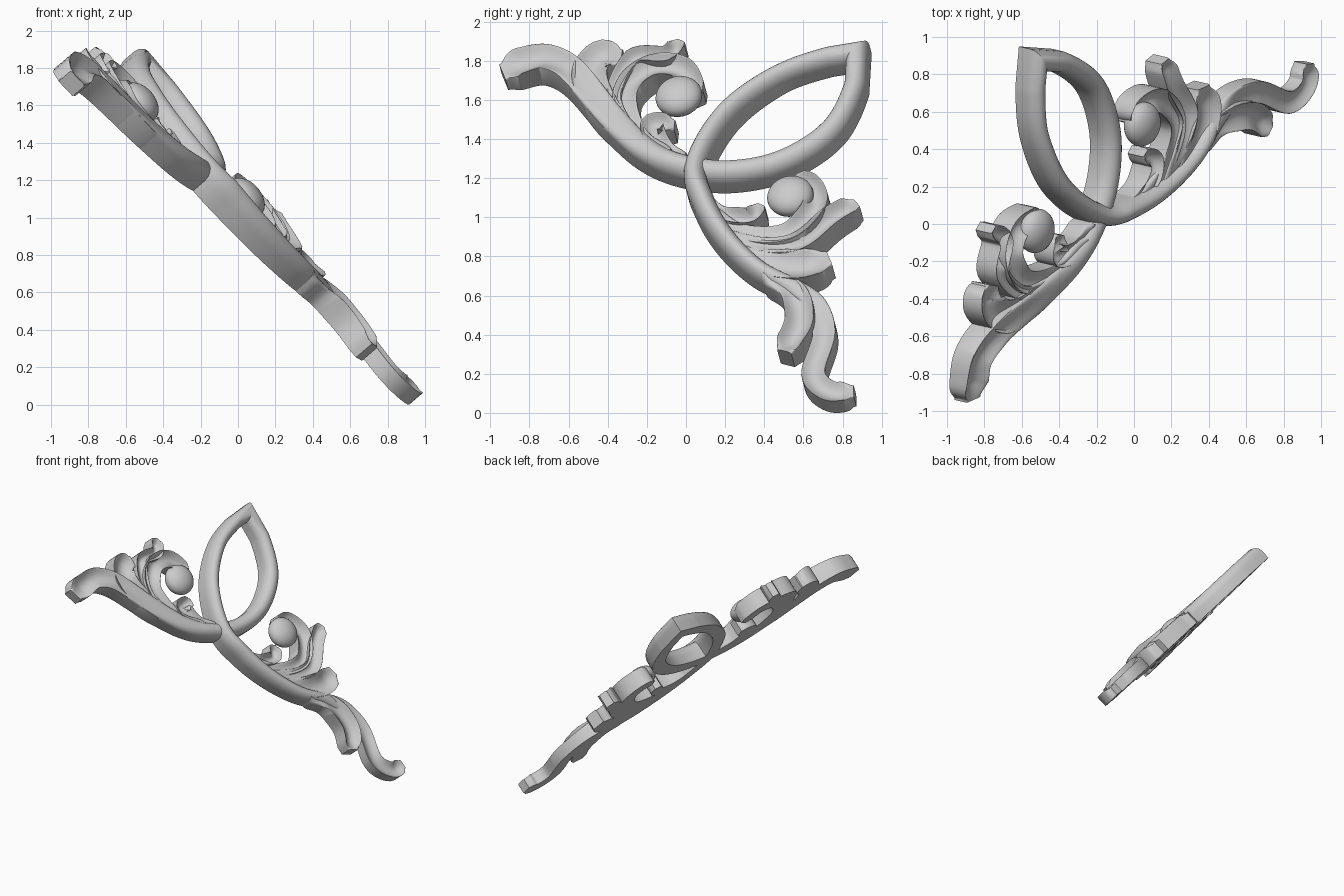
import bpy
import bmesh
import math
from mathutils import Vector

# The carving lies on a tilted flat back; positions are (y, z) at READ height above it
NORMAL = Vector((1.17, -0.27, 1)).normalized()
BACK = 0.55
READ = 0.12
STEPS = 8

default_cube = bpy.data.objects.get("Cube")
if default_cube:
    bpy.data.objects.remove(default_cube, do_unlink=True)


def on_back(y, z):
    """Point on the flat back lying under the given carved position."""
    x = (BACK + READ - NORMAL.y * y - NORMAL.z * z) / NORMAL.x
    return Vector((x, y, z)) - NORMAL * READ


def blend(values, t):
    """Interpolate a short list of evenly spaced values."""
    place = t * (len(values) - 1)
    i = min(int(place), len(values) - 2)
    return values[i] + (values[i + 1] - values[i]) * (place - i)


def smooth_path(*points):
    """Smooth curve through all points."""
    p = [on_back(*point) for point in points]
    p = [p[0] * 2 - p[1]] + p + [p[-1] * 2 - p[-2]]
    path = []
    for before, start, end, after in zip(p, p[1:], p[2:], p[3:]):
        leave, arrive = (end - before) / 2, (after - start) / 2
        for k in range(STEPS):
            t = k / STEPS
            ease = t * t * (3 - 2 * t)
            path.append(start.lerp(end, ease) + leave * t * (1 - t) ** 2
                        - arrive * t * t * (1 - t))
    return path + [p[-2]]


def section(scoop):
    """Cross-section from one wall to the other, rounded or hollowed."""
    outline = [(-1, 0)]
    count = 14
    for k in range(count + 1):
        s = -math.cos(math.pi * k / count)
        dome = (1 + math.sqrt(max(0, 1 - s * s))) / 2
        hollow = (1 + s * s) / 2
        outline.append((s, dome + (hollow - dome) * scoop))
    return outline + [(1, 0)]


def finish(name, bm):
    """Turn the mesh into a smooth-shaded object that keeps its crisp rims."""
    bmesh.ops.recalc_face_normals(bm, faces=bm.faces)
    mesh = bpy.data.meshes.new(name)
    bm.to_mesh(mesh)
    bm.free()
    obj = bpy.data.objects.new(name, mesh)
    bpy.context.collection.objects.link(obj)
    bpy.ops.object.select_all(action="DESELECT")
    obj.select_set(True)
    bpy.context.view_layer.objects.active = obj
    bpy.ops.object.shade_smooth_by_angle(angle=math.radians(40))


def sweep(name, path, widths, heights, scoops):
    """Sweep the section along a path on the back, with mitred corners."""
    bm = bmesh.new()
    rings = []
    last = len(path) - 1
    travel = [0]
    for a, b in zip(path, path[1:]):
        travel.append(travel[-1] + (b - a).length)
    for i, point in enumerate(path):
        t = i / last
        arriving = (point - path[max(i - 1, 0)]).normalized()
        leaving = (path[min(i + 1, last)] - point).normalized()
        tangent = (arriving + leaving).normalized()
        miter = max(tangent.dot(arriving), tangent.dot(leaving))
        side = NORMAL.cross(tangent) / miter
        # Rounded corners and a closed hollow at the ends
        width, height = blend(widths, t), blend(heights, t)
        near = min(travel[i] / width, (travel[-1] - travel[i]) / width, 1)
        width *= max(math.sqrt(1 - (1 - near) ** 2), 0.6)
        scoop = blend(scoops, t) * (0.4 + 0.6 * near)
        rings.append([bm.verts.new(point + side * width * s + NORMAL * height * h)
                      for s, h in section(scoop)])
    for one, two in zip(rings, rings[1:]):
        for k in range(len(one)):
            bm.faces.new((one[k - 1], one[k], two[k], two[k - 1]))
    bm.faces.new(rings[0])
    bm.faces.new(rings[-1])
    finish(name, bm)


def leaf(name, width, *points):
    """Hollowed leaf that grows out of the stem and widens towards its end."""
    widths = [width * part for part in (0.5, 0.8, 1, 1, 0.9)]
    sweep(name, smooth_path(*points), widths, [0.15, 0.16, 0.14], [0.2, 0.8, 0.9])


def bud(name, y, z):
    """Round bud, flattened to stay level with the leaves."""
    bm = bmesh.new()
    bmesh.ops.create_uvsphere(bm, u_segments=32, v_segments=20, radius=READ)
    for v in bm.verts:
        v.co -= NORMAL * v.co.dot(NORMAL) * 0.35
    bmesh.ops.translate(bm, verts=bm.verts, vec=on_back(y, z) + NORMAL * 0.1)
    finish(name, bm)


# Main stem: right arm up to the pointed loop, then down and across into the left arm
rising = smooth_path((.85, .14), (.73, .13), (.645, .22), (.7, .42), (.66, .57),
                     (.55, .655), (.36, .75), (.2, .9), (.09, 1.08), (.05, 1.27),
                     (.2, 1.54), (.46, 1.74), (.72, 1.835), (.87, 1.86))
falling = smooth_path((.87, 1.86), (.86, 1.7), (.74, 1.47), (.5, 1.31), (.24, 1.25),
                      (0, 1.27), (-.2, 1.35), (-.38, 1.51), (-.57, 1.73),
                      (-.71, 1.81), (-.84, 1.8), (-.945, 1.765))
sweep("main_stem", rising[:-STEPS] + falling[:1] + falling[STEPS:],
      [.065, .06, .05, .06, .053, .063, .065, .075, .095],
      [.1, .11, .15, .2, .15, .15, .16, .18, .11],
      [.9, .7, 0, 0, 0, 0, 0, .6, 1])

# Leaves of the left arm
leaf("left_lobe", .092, (-.18, 1.36), (-.37, 1.5), (-.49, 1.7), (-.44, 1.82), (-.33, 1.83))
leaf("left_curl", .07, (-.08, 1.33), (-.25, 1.43), (-.31, 1.63), (-.19, 1.76),
     (-.03, 1.76), (.05, 1.64))
leaf("left_tip_leaf", .05, (-.28, 1.45), (-.37, 1.62), (-.27, 1.81), (-.1, 1.83),
     (-.03, 1.91))
leaf("left_small_leaf", .06, (0, 1.31), (-.12, 1.36), (-.17, 1.47), (-.06, 1.48))

# Leaves of the right arm
leaf("right_curl", .065, (.11, 1.06), (.28, .93), (.52, .92), (.66, 1.06), (.62, 1.17),
     (.53, 1.18))
leaf("right_tip_leaf", .062, (.2, .92), (.4, .86), (.58, .87), (.74, 1), (.87, 1.08))
leaf("right_small_leaf", .05, (.09, 1.12), (.18, 1.02), (.32, 1), (.38, 1.07))
leaf("right_lobe", .095, (.25, .84), (.4, .77), (.58, .75), (.73, .8))
leaf("right_hook", .075, (.4, .7), (.54, .63), (.58, .47), (.5, .32))

# Buds held by the two curls
bud("left_bud", -.04, 1.63)
bud("right_bud", .53, 1.12)
